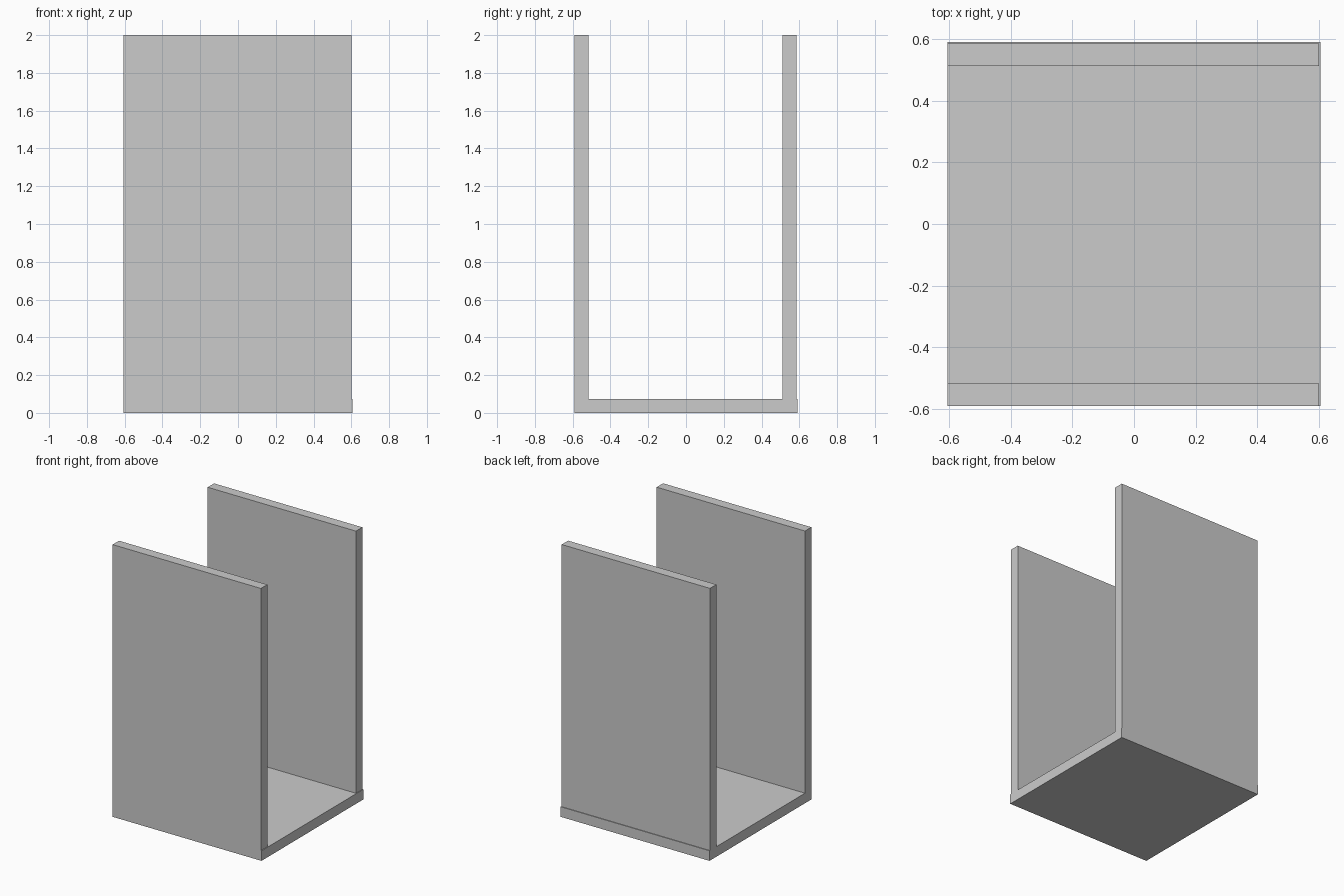
import bpy

if "Cube" in bpy.data.objects:
    bpy.data.objects.remove(bpy.data.objects["Cube"])


def box(name, lo, hi):
    """Box spanning two opposite corners."""
    bpy.ops.mesh.primitive_cube_add(
        size=1, location=[(a + b) / 2 for a, b in zip(lo, hi)])
    ob = bpy.context.object
    ob.name = name
    ob.scale = [b - a for a, b in zip(lo, hi)]
    bpy.ops.object.transform_apply(location=False, rotation=False, scale=True)
    return ob


HALF_X, HALF_Y = 0.605, 0.591   # floor half sizes
T = 0.074                       # panel thickness
LIP = 0.005                     # floor overhang on the right and back

# Floor slab
box("floor_panel", (-HALF_X, -HALF_Y, 0), (HALF_X, HALF_Y, T))

# Two upright walls standing on the floor
for name, y in (("front_wall", -HALF_Y), ("back_wall", HALF_Y - LIP - T)):
    box(name, (-HALF_X, y, T), (HALF_X - LIP, y + T, 2))
